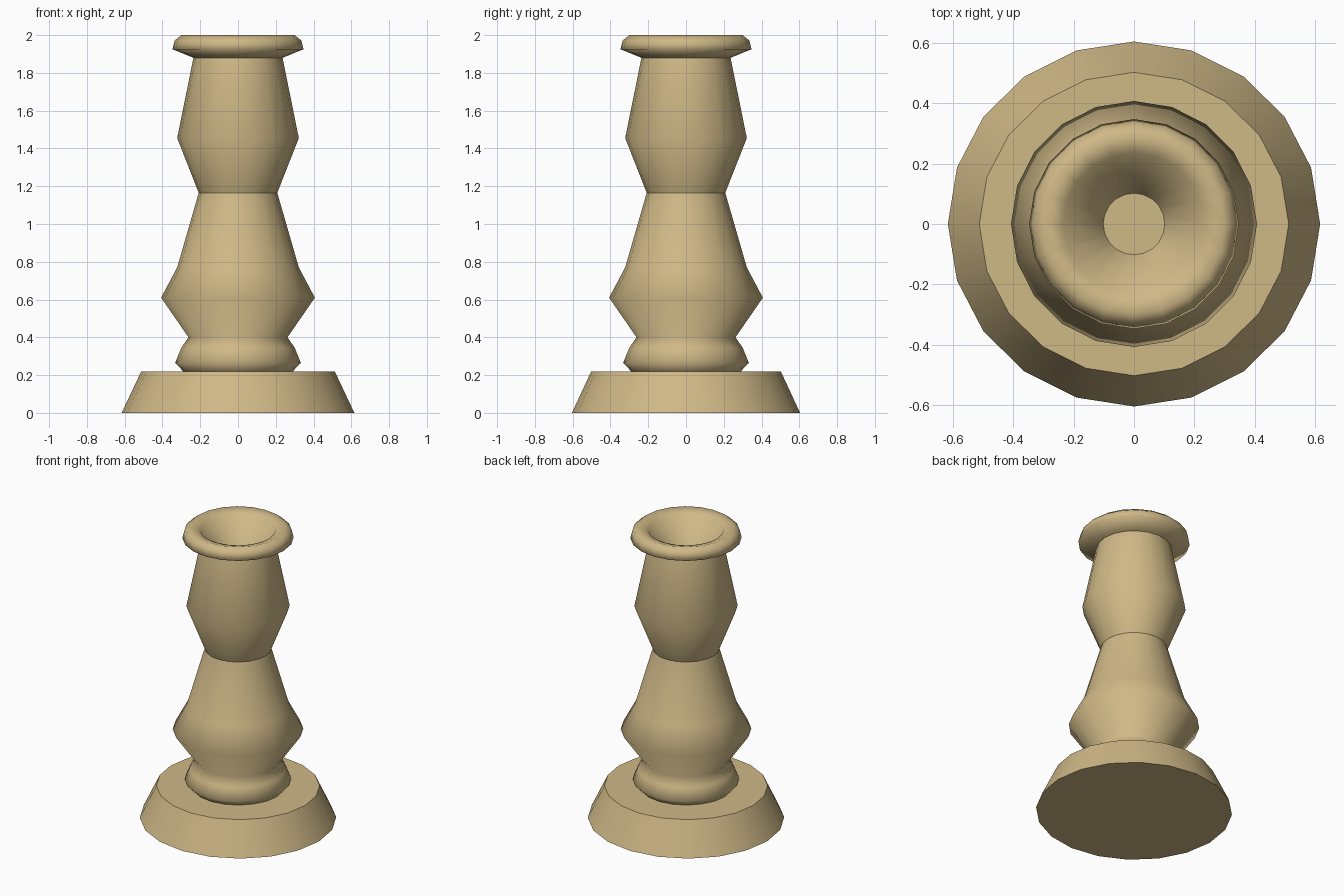
import bpy, bmesh, math

if "Cube" in bpy.data.objects:
    bpy.data.objects.remove(bpy.data.objects["Cube"])

SIDES = 20

mat = bpy.data.materials.new("warm_wood")
mat.diffuse_color = (0.62, 0.48, 0.24, 1)
mat.use_nodes = True
mat.node_tree.nodes["Principled BSDF"].inputs["Base Color"].default_value = mat.diffuse_color


def lathe(name, profile, sharp=(), cap_start=False, cap_end=False, sx=1.0, sy=1.0):
    """Spin (radius, z) points around z; rings listed in sharp keep a hard edge."""
    bm = bmesh.new()
    rings = []
    for r, z in profile:
        rings.append([bm.verts.new((r * sx * math.cos(2 * math.pi * i / SIDES),
                                    r * sy * math.sin(2 * math.pi * i / SIDES), z))
                      for i in range(SIDES)])
    for a, b in zip(rings, rings[1:]):
        for i in range(SIDES):
            j = (i + 1) % SIDES
            bm.faces.new((a[i], a[j], b[j], b[i]))
    if cap_start:
        bm.faces.new(rings[0][::-1])
    if cap_end:
        bm.faces.new(rings[-1])
    for f in bm.faces:
        f.smooth = True
    for k in sharp:
        for i in range(SIDES):
            e = bm.edges.get((rings[k][i], rings[k][(i + 1) % SIDES]))
            e.smooth = False
    me = bpy.data.meshes.new(name)
    bm.to_mesh(me)
    bm.free()
    me.materials.append(mat)
    ob = bpy.data.objects.new(name, me)
    bpy.context.collection.objects.link(ob)
    return ob


# Flared foot
lathe("base", [(0.61, 0), (0.507, 0.22), (0.29, 0.22)],
      sharp=(0, 1), cap_start=True, sx=1.01, sy=0.99)

# Turned stem: bead, belly, waist, upper swell, then rim and candle socket
stem = [(0.29, 0.22), (0.333, 0.265), (0.30, 0.345), (0.262, 0.40),
        (0.407, 0.61), (0.322, 0.77), (0.208, 1.165), (0.322, 1.455),
        (0.236, 1.88), (0.347, 1.925), (0.335, 1.972), (0.30, 2.0),
        (0.235, 1.98), (0.102, 1.75)]
lathe("stem", stem, sharp=(6, 8, 13), cap_end=True)
